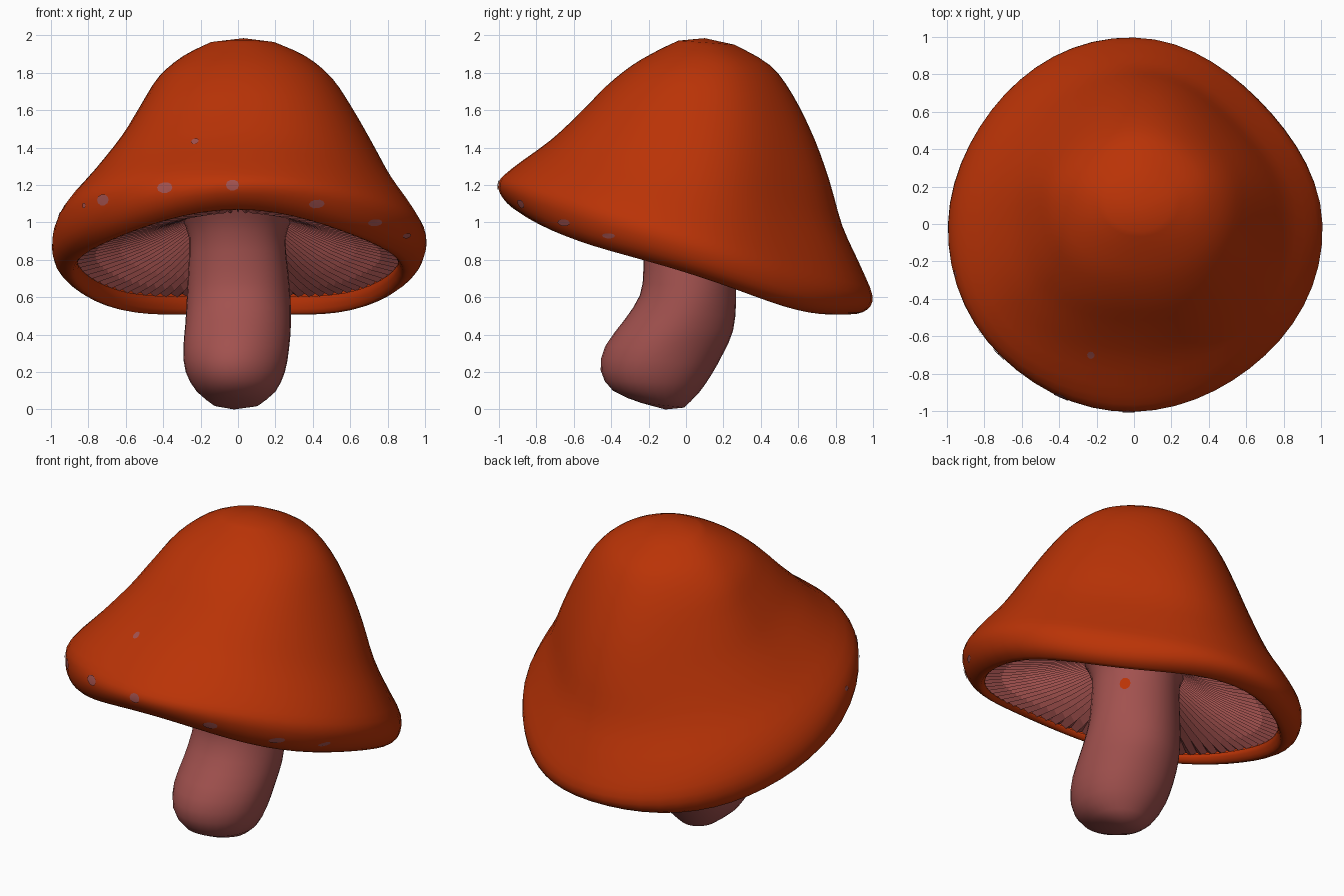
import bpy, bmesh, math
from mathutils import Vector
from mathutils.bvhtree import BVHTree

if "Cube" in bpy.data.objects:
    bpy.data.objects.remove(bpy.data.objects["Cube"])


def material(name, rgb):
    m = bpy.data.materials.new(name)
    m.diffuse_color = (*rgb, 1)
    m.use_nodes = True
    m.node_tree.nodes["Principled BSDF"].inputs["Base Color"].default_value = m.diffuse_color
    return m


ORANGE = material("orange_red", (0.49, 0.033, 0.002))
PINK = material("dusty_pink", (0.36, 0.083, 0.077))


def smooth_rows(rows, n):
    """Catmull-Rom interpolation between the section rows."""
    out = []
    for i in range(len(rows) - 1):
        p = [rows[max(0, min(len(rows) - 1, i + k))] for k in (-1, 0, 1, 2)]
        for s in range(n):
            t = s / n
            out.append([0.5 * (2 * b + (c - a) * t + (2 * a - 5 * b + 4 * c - d) * t * t
                               + (3 * b - a - 3 * c + d) * t ** 3)
                        for a, b, c, d in zip(*p)])
    return out + [list(rows[-1])]


def loft(name, rows, mat, segs, steps, start=None, end=None, lump=0.0, pleat=0.0, skew=0.0):
    """Tilted oval sections: front y, front z, back y, back z, left x, right x, side sag."""
    bm = bmesh.new()
    secs = smooth_rows(rows, steps)
    rings = []
    for i, (yf, zf, yb, zb, xl, xr, sag) in enumerate(secs):
        u = i / (len(secs) - 1)
        w = math.sin(math.pi * u)
        upper = 0 if pleat else math.sin(math.pi * max(0, (u - 0.38) / 0.62))
        ring = []
        for k in range(segs):
            a = 2 * math.pi * k / segs
            c, s = math.cos(a), math.sin(a)
            diag = math.sin(2 * a) ** 2
            f = 1 + lump * w * (math.sin(3 * a + 5 * u) + 0.7 * math.sin(5 * a - 9 * u))
            # flatter towards the back corners, fuller towards the front left
            if s > 0:
                f -= skew * diag * (0.8 + 0.4 * w if c > 0 else 0.6)
            elif c < 0:
                f += skew * diag * upper * 1.3
            x = (xl + xr) / 2 + (xr - xl) / 2 * c * f
            y = (yf + yb) / 2 + (yb - yf) / 2 * s * f
            z = (zf + zb) / 2 + (zb - zf) / 2 * s - sag * (c * c + 0.6 * diag)
            z += pleat * (1 if k % 2 else -1) * math.sin(math.pi * (0.1 + 0.8 * u))
            ring.append(bm.verts.new((x, y, z)))
        rings.append(ring)
    for r0, r1 in zip(rings, rings[1:]):
        for k in range(segs):
            j = (k + 1) % segs
            bm.faces.new((r0[k], r0[j], r1[j], r1[k]))
    for tip, ring, flip in ((start, rings[0], True), (end, rings[-1], False)):
        if tip:
            v = bm.verts.new(tip)
            for k in range(segs):
                a, b = ring[k], ring[(k + 1) % segs]
                bm.faces.new((b, a, v) if flip else (a, b, v))
    return finish(name, bm, mat, not pleat)


def finish(name, bm, mat, smooth=True):
    me = bpy.data.meshes.new(name)
    bm.to_mesh(me)
    bm.free()
    me.materials.append(mat)
    for p in me.polygons:
        p.use_smooth = smooth
    ob = bpy.data.objects.new(name, me)
    bpy.context.collection.objects.link(ob)
    return ob


# cap: rolled lip, rim, then the leaning bell up to the crown
cap = loft("cap", [
    (-0.88, 1.09, 0.87, 0.61, -0.86, 0.86, 0.05),
    (-0.88, 1.08, 0.87, 0.56, -0.86, 0.86, 0.05),
    (-0.91, 1.07, 0.89, 0.51, -0.90, 0.90, 0.055),
    (-0.975, 1.13, 0.975, 0.535, -0.98, 0.975, 0.045),
    (-1.00, 1.21, 1.00, 0.61, -1.00, 1.00, 0.01),
    (-0.93, 1.29, 0.93, 0.77, -0.95, 0.94, 0),
    (-0.73, 1.44, 0.83, 0.98, -0.79, 0.82, 0),
    (-0.57, 1.59, 0.76, 1.22, -0.64, 0.72, 0),
    (-0.43, 1.73, 0.68, 1.45, -0.53, 0.62, 0),
    (-0.29, 1.84, 0.57, 1.68, -0.43, 0.51, 0),
    (-0.15, 1.92, 0.45, 1.84, -0.30, 0.37, 0),
    (-0.04, 1.972, 0.26, 1.95, -0.15, 0.20, 0),
], ORANGE, 56, 3, end=(0.03, 0.10, 1.985), lump=0.008, skew=0.05)

# gills: pleated cone under the cap
gills = loft("gills", [
    (-0.26, 1.09, 0.28, 0.94, -0.27, 0.26, 0),
    (-0.42, 1.085, 0.44, 0.83, -0.43, 0.43, 0.005),
    (-0.63, 1.085, 0.64, 0.715, -0.63, 0.63, 0.02),
    (-0.885, 1.09, 0.875, 0.61, -0.87, 0.87, 0.045),
], PINK, 160, 2, pleat=0.035, skew=0.05)

# stem: bent forward, rounded foot
stem = loft("stem", [
    (-0.24, 0.035, -0.01, 0.01, -0.13, 0.11, 0),
    (-0.39, 0.10, 0.07, 0.09, -0.22, 0.20, 0),
    (-0.455, 0.21, 0.14, 0.19, -0.28, 0.25, 0),
    (-0.43, 0.34, 0.20, 0.30, -0.295, 0.27, 0),
    (-0.33, 0.48, 0.25, 0.42, -0.285, 0.28, 0),
    (-0.25, 0.61, 0.265, 0.57, -0.275, 0.28, 0),
    (-0.23, 0.75, 0.265, 0.72, -0.265, 0.27, 0),
    (-0.24, 0.95, 0.27, 0.88, -0.26, 0.255, 0),
    (-0.30, 1.08, 0.32, 0.96, -0.30, 0.29, 0),
], PINK, 32, 2, start=(-0.02, -0.11, 0.0), lump=0.008)


# small flecks draped on the surface where a ray hits
def flecks(name, target, mat, spots):
    me = target.data
    tree = BVHTree.FromPolygons([v.co for v in me.vertices], [p.vertices[:] for p in me.polygons])
    bm = bmesh.new()
    for origin, direction, rx, ry in spots:
        hit, normal, _, _ = tree.ray_cast(Vector(origin), Vector(direction))
        if hit is None:
            continue
        side = Vector((0, 0, 1)).cross(normal).normalized()
        up = normal.cross(side)

        def drape(p):
            co, n, _, _ = tree.find_nearest(p)
            return bm.verts.new(co + n * 0.005)
        mid = drape(hit)
        ring = [drape(hit + side * rx * math.cos(a) + up * ry * math.sin(a))
                for a in (2 * math.pi * k / 10 for k in range(10))]
        for k in range(10):
            bm.faces.new((mid, ring[k], ring[(k + 1) % 10]))
    finish(name, bm, mat)


flecks("cap_flecks", cap, PINK, [((x, -3, z), (0, 1, 0), rx, ry) for x, z, rx, ry in (
    (-0.23, 1.43, 0.02, 0.025), (-0.03, 1.20, 0.035, 0.03), (-0.39, 1.185, 0.045, 0.03),
    (-0.72, 1.12, 0.045, 0.03), (0.42, 1.10, 0.045, 0.025), (0.73, 1.00, 0.05, 0.02),
    (-0.82, 1.09, 0.015, 0.015), (-0.95, 1.04, 0.02, 0.015), (0.90, 0.93, 0.04, 0.015))])
flecks("stem_fleck", stem, ORANGE, [((2.02, 1.98, 0.76), (-1, -1, 0), 0.032, 0.04)])
